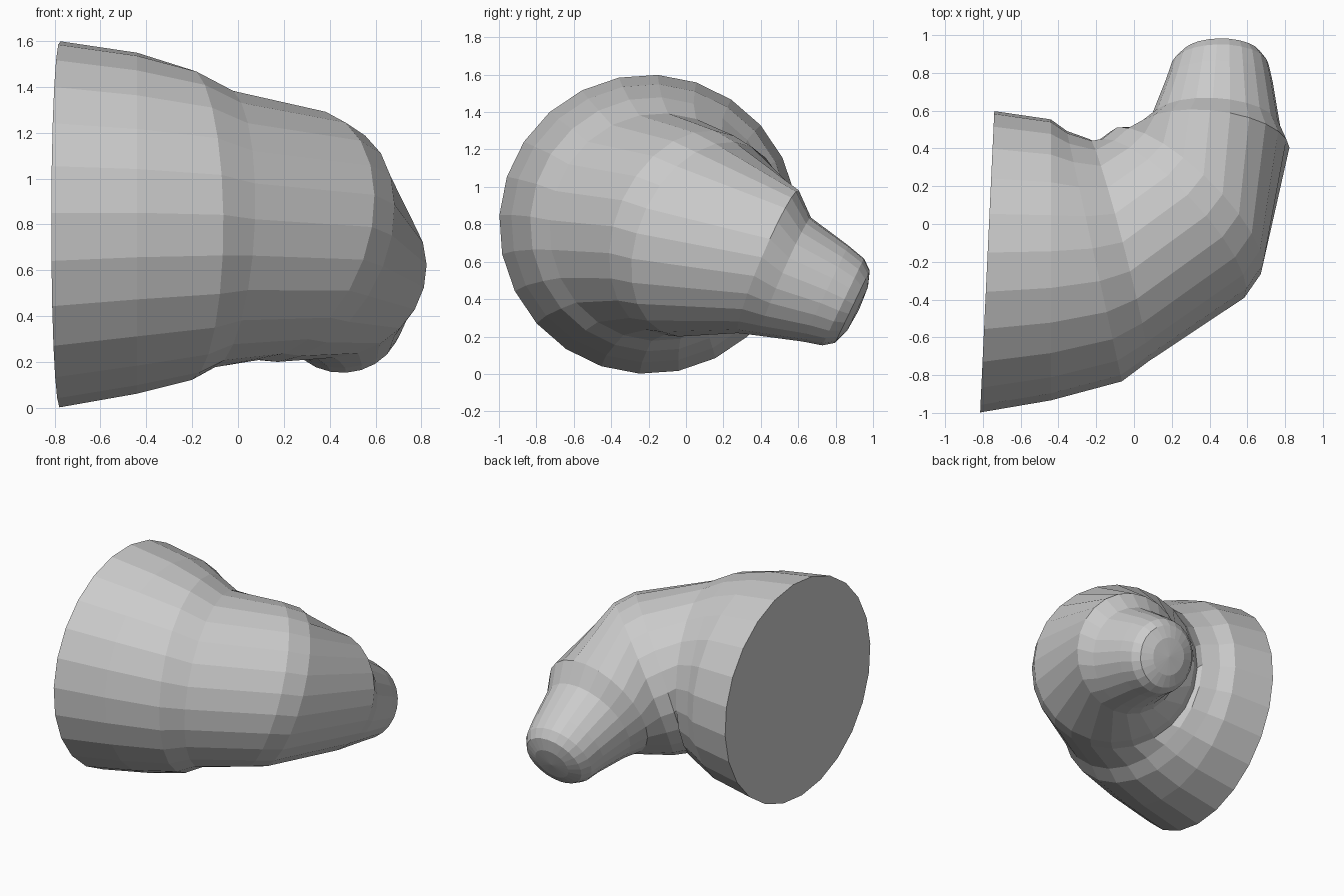
import bpy, bmesh, math
from mathutils import Vector

if "Cube" in bpy.data.objects:
    bpy.data.objects.remove(bpy.data.objects["Cube"])

SIDES = 24

# Cross-sections along the bent tube: centre, facing direction, radius
SECTIONS = [
    ((-0.777, -0.20, 0.80), (1, -0.047, 0.00), 0.80),       # wide open end
    ((-0.44, -0.19, 0.805), (1, 0.00, 0.00), 0.745),
    ((-0.21, -0.17, 0.80), (0.976, 0.215, 0.00), 0.68),
    ((-0.08, -0.14, 0.785), (0.965, 0.25, -0.05), 0.61),
    ((0.19, 0.02, 0.755), (0.70, 0.65, -0.28), 0.57),       # elbow
    ((0.27, 0.11, 0.72), (0.66, 0.68, -0.32), 0.55),
    ((0.41, 0.44, 0.60), (0.10, 0.92, -0.39), 0.415),       # collar
    ((0.43, 0.53, 0.52), (0.06, 0.92, -0.40), 0.345),
    ((0.45, 0.745, 0.43), (0.0, 0.90, -0.43), 0.285),
    ((0.455, 0.84, 0.385), (0.0, 0.90, -0.43), 0.258),      # rounded tip
    ((0.46, 0.89, 0.36), (0.0, 0.90, -0.43), 0.215),
    ((0.46, 0.917, 0.347), (0.0, 0.90, -0.43), 0.13),
]
TIP = (0.46, 0.925, 0.343)


def add_ring(bm, centre, facing, radius):
    n = Vector(facing).normalized()
    side = n.cross(Vector((0, 0, 1))).normalized()
    up = side.cross(n)
    ring = []
    for i in range(SIDES):
        a = 2 * math.pi * i / SIDES + math.radians(3.5)
        ring.append(bm.verts.new(Vector(centre) + radius * (math.cos(a) * side + math.sin(a) * up)))
    return ring


bm = bmesh.new()
rings = [add_ring(bm, *s) for s in SECTIONS]

# Tube wall
for low, high in zip(rings, rings[1:]):
    for i in range(SIDES):
        j = (i + 1) % SIDES
        bm.faces.new((low[i], low[j], high[j], high[i]))

# Flat wide end and fan at the narrow tip
bm.faces.new(rings[0][::-1])
pole = bm.verts.new(TIP)
for i in range(SIDES):
    bm.faces.new((rings[-1][i], rings[-1][(i + 1) % SIDES], pole))

bmesh.ops.recalc_face_normals(bm, faces=bm.faces[:])
mesh = bpy.data.meshes.new("bent_tapered_tube")
bm.to_mesh(mesh)
bm.free()
bpy.context.collection.objects.link(bpy.data.objects.new("bent_tapered_tube", mesh))
